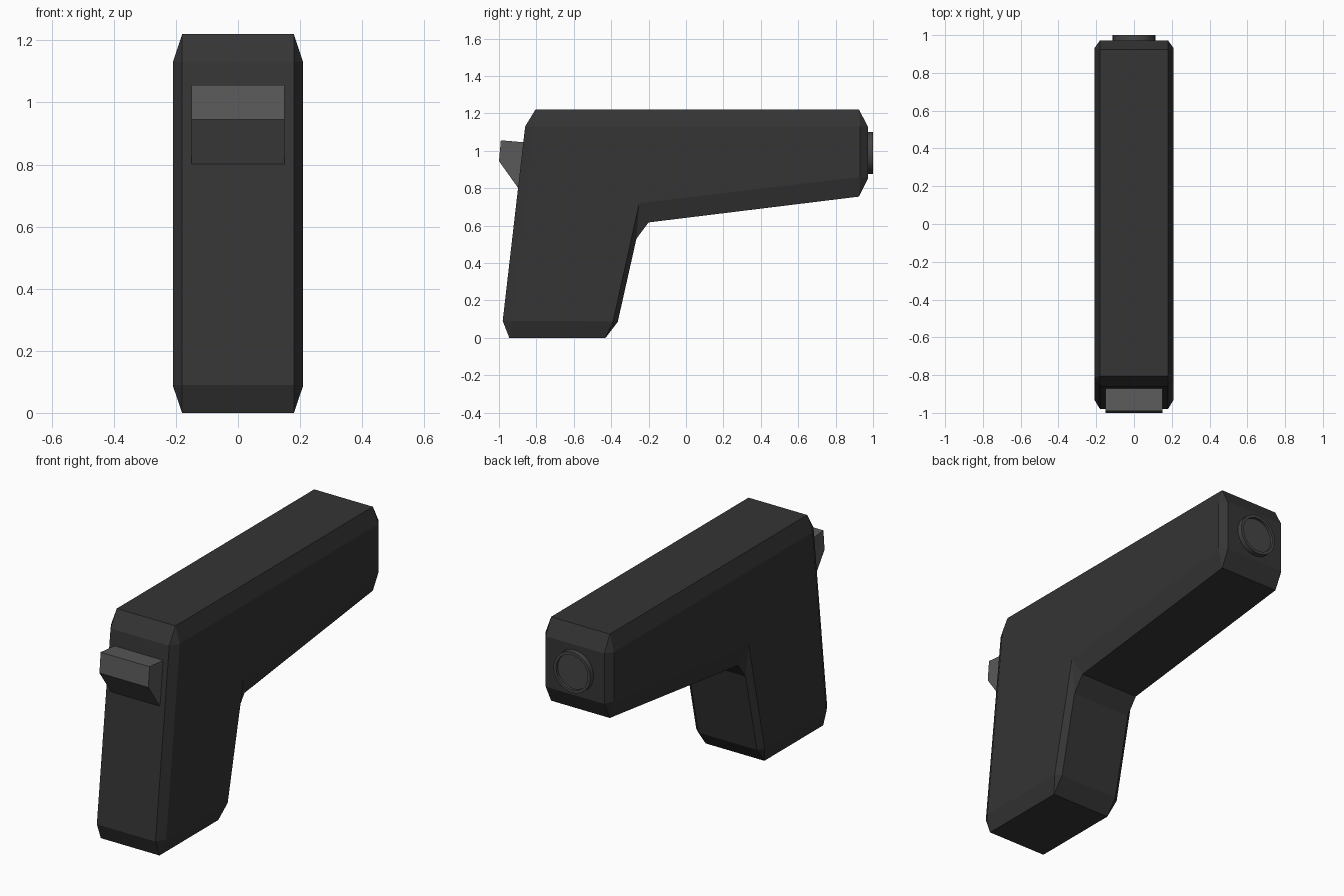
import bpy, bmesh, math

if "Cube" in bpy.data.objects:
    bpy.data.objects.remove(bpy.data.objects["Cube"])

def material(name, v):
    m = bpy.data.materials.new(name)
    m.diffuse_color = (v, v, v, 1)
    m.use_nodes = True
    m.node_tree.nodes["Principled BSDF"].inputs["Base Color"].default_value = m.diffuse_color
    return m

DARK = material("dark_plastic", 0.035)
GREY = material("grey_plastic", 0.1)

def finish(bm, name, mat):
    bmesh.ops.recalc_face_normals(bm, faces=bm.faces[:])
    me = bpy.data.meshes.new(name)
    bm.to_mesh(me)
    bm.free()
    me.materials.append(mat)
    ob = bpy.data.objects.new(name, me)
    bpy.context.collection.objects.link(ob)
    return ob

# Body: side outline, plus a wider rim outline with every corner cut in two
side = [(-0.81, 1.13), (0.93, 1.13), (0.93, 0.86), (-0.25, 0.72), (-0.39, 0.088), (-0.93, 0.09)]
rim = [(-0.86, 1.13), (-0.805, 1.22), (0.925, 1.22), (0.972, 1.13), (0.972, 0.85), (0.925, 0.755),
       (-0.2, 0.617), (-0.265, 0.53), (-0.365, 0.085), (-0.43, 0), (-0.945, 0), (-0.98, 0.09)]
bm = bmesh.new()
rims = []
for s in (-1, 1):
    a = [bm.verts.new((0.21 * s, y, z)) for y, z in side]
    b = [bm.verts.new((0.18 * s, y, z)) for y, z in rim]
    rims.append(b)
    bm.faces.new(a)
    for i in range(6):
        j = (i + 1) % 6
        bm.faces.new((a[i], b[2 * i], b[2 * i + 1]))
        bm.faces.new((a[i], b[2 * i + 1], b[2 * j], a[j]))
l, r = rims
for i in range(12):
    j = (i + 1) % 12
    bm.faces.new((l[i], l[j], r[j], r[i]))
finish(bm, "body", DARK)

# Wedge-shaped lever on the front of the grip
bm = bmesh.new()
wedge = [(-0.99, 1.056), (-0.85, 1.044), (-0.85, 0.74), (-0.897, 0.80), (-1.0, 0.945)]
f = bm.faces.new([bm.verts.new((-0.15, y, z)) for y, z in wedge])
ext = bmesh.ops.extrude_face_region(bm, geom=[f])["geom"]
bmesh.ops.translate(bm, vec=(0.3, 0, 0), verts=[v for v in ext if isinstance(v, bmesh.types.BMVert)])
finish(bm, "lever", GREY)

# Round nozzle with a shallow recessed disc
N = 32
bm = bmesh.new()
rings = [[bm.verts.new((rad * math.cos(2 * math.pi * k / N), y, 0.988 + rad * math.sin(2 * math.pi * k / N)))
          for k in range(N)]
         for rad, y in [(0.113, 0.95), (0.113, 1.0), (0.097, 1.0), (0.097, 0.985)]]
for a, b in zip(rings, rings[1:]):
    for k in range(N):
        n = (k + 1) % N
        bm.faces.new((a[k], a[n], b[n], b[k]))
bm.faces.new(rings[0])
bm.faces.new(rings[-1])
nozzle = finish(bm, "nozzle", material("nozzle_grey", 0.06))
bpy.context.view_layer.objects.active = nozzle
nozzle.select_set(True)
bpy.ops.object.shade_smooth_by_angle()
